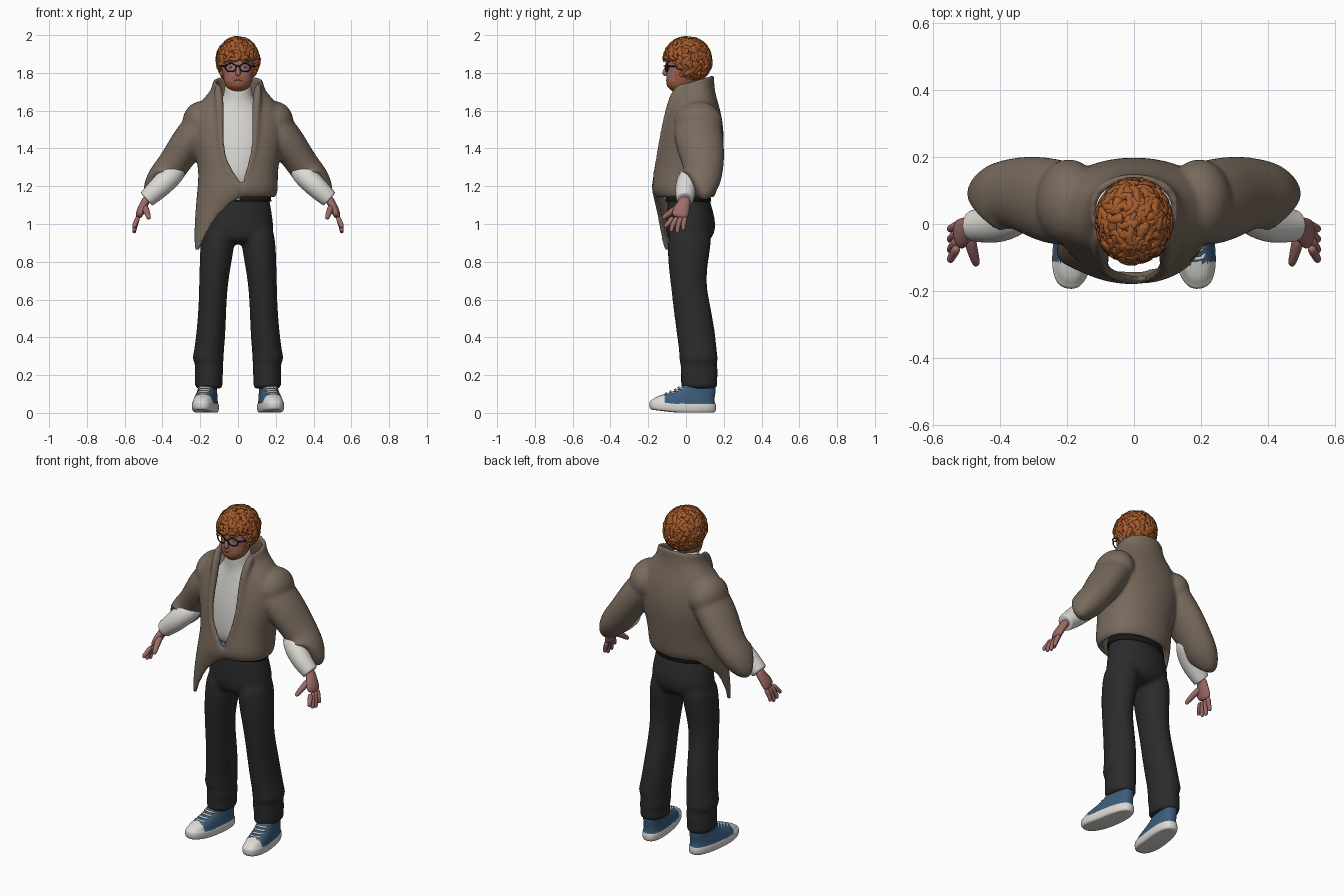
import bpy, bmesh, math, random
from mathutils import Vector, Matrix

random.seed(4)
if "Cube" in bpy.data.objects:
    bpy.data.objects.remove(bpy.data.objects["Cube"])


def material(name, *rgb):
    m = bpy.data.materials.new(name)
    m.use_nodes = True
    m.diffuse_color = (*rgb, 1)
    bsdf = m.node_tree.nodes["Principled BSDF"]
    bsdf.inputs["Base Color"].default_value = (*rgb, 1)
    bsdf.inputs["Roughness"].default_value = 0.8
    return m


TAUPE = material("taupe cloth", 0.19, 0.145, 0.11)
CHARCOAL = material("charcoal cloth", 0.024, 0.024, 0.025)
WHITE = material("off white", 0.72, 0.70, 0.66)
SKIN = material("skin", 0.34, 0.15, 0.14)
HAIR = material("ginger hair", 0.38, 0.105, 0.025)
BEARD = material("rust beard", 0.34, 0.105, 0.045)
BLUE = material("blue canvas", 0.045, 0.11, 0.2)
BLACK = material("black", 0.01, 0.01, 0.011)


def squared(v, power):
    return math.copysign(abs(v) ** power, v)


def ring(cx, cy, z, rx, ry, tilt=0, n=20, power=1):
    pts = []
    for i in range(n):
        a = math.tau * i / n
        y = ry * squared(math.sin(a), power)
        pts.append(Vector((cx + rx * squared(math.cos(a), power), cy + y, z + tilt * y)))
    return pts


def tube_rings(path, u0=(1, 0, 0), n=12):
    """Rings along a path of (x, y, z, radius[, second radius])."""
    pts = [Vector(p[:3]) for p in path]
    out = []
    for i, p in enumerate(pts):
        t = (pts[min(i + 1, len(pts) - 1)] - pts[max(i - 1, 0)]).normalized()
        u = Vector(u0) - t * t.dot(Vector(u0))
        u.normalize()
        w = t.cross(u)
        out.append([p + u * path[i][3] * math.cos(math.tau * k / n)
                    + w * path[i][-1] * math.sin(math.tau * k / n) for k in range(n)])
    return out


def skin_rings(bm, rings, closed=True):
    rows = [[bm.verts.new(p) for p in r] for r in rings]
    n = len(rows[0])
    for a, b in zip(rows, rows[1:]):
        for i in range(n if closed else n - 1):
            j = (i + 1) % n
            bm.faces.new((a[i], a[j], b[j], b[i]))
    if closed:
        bm.faces.new(rows[0][::-1])
        bm.faces.new(rows[-1])


def add_object(name, bm):
    me = bpy.data.meshes.new(name)
    bm.to_mesh(me)
    bm.free()
    o = bpy.data.objects.new(name, me)
    bpy.context.collection.objects.link(o)
    return o


def bake(o, mat):
    ev = o.evaluated_get(bpy.context.evaluated_depsgraph_get())
    me = bpy.data.meshes.new_from_object(ev)
    o.modifiers.clear()
    o.data = me
    me.materials.clear()
    me.materials.append(mat)
    me.shade_smooth()
    return o


def build(name, mat, lofts, side=1, subsurf=0, closed=True):
    bm = bmesh.new()
    for rings in lofts:
        skin_rings(bm, rings, closed)
    bmesh.ops.scale(bm, vec=(side, 1, 1), verts=bm.verts)
    bmesh.ops.recalc_face_normals(bm, faces=bm.faces)
    o = add_object(name, bm)
    if subsurf:
        o.modifiers.new("round", 'SUBSURF').levels = subsurf
    return bake(o, mat)


def fuse(name, mat, parts, voxel, smooth):
    """Join closed parts into one continuous smooth surface."""
    bm = bmesh.new()
    for p in parts:
        bm.from_mesh(p.data)
        bpy.data.objects.remove(p)
    o = add_object(name, bm)
    r = o.modifiers.new("fuse", 'REMESH')
    r.mode, r.voxel_size = 'VOXEL', voxel
    o.modifiers.new("soften", 'SMOOTH').iterations = smooth
    return bake(o, mat)


def ball(name, mat, loc, size):
    bm = bmesh.new()
    bmesh.ops.create_uvsphere(bm, u_segments=20, v_segments=12, radius=1)
    bmesh.ops.transform(bm, matrix=Matrix.Translation(loc) @ Matrix.Diagonal((*size, 1)), verts=bm.verts)
    return bake(add_object(name, bm), mat)


def paint(o, mat, rule):
    o.data.materials.append(mat)
    for p in o.data.polygons:
        if rule(p.center):
            p.material_index = len(o.data.materials) - 1


def lerp_table(table, x):
    for (a, va), (b, vb) in zip(table, table[1:]):
        if a <= x <= b:
            return va + (vb - va) * (x - a) / (b - a)
    return 0


# Jacket body: open at the front, with a long loose corner on the right
DROP = [(-2.3, 0), (-1.6, .1), (-1.25, .29), (-1.1, .29), (-.9, .21), (-.6, .11), (-.2, .03), (.1, 0)]


def jacket_row(z, front, back, rx, xl, xr, tilt=0, fall=0, n=56):
    cy, ry = (front + back) / 2, (back - front) / 2
    a0, a1 = math.asin(xr / rx), math.tau + math.asin(xl / rx)
    row = []
    for i in range(n + 1):
        a = a0 + (a1 - a0) * i / n
        d = fall * lerp_table(DROP, a if a < math.pi else a - math.tau)
        y = -ry * squared(math.cos(a), .8)
        row.append(Vector((rx * math.sin(a) * (1 + .95 * d), cy + y - .1 * d, z + tilt * y - d)))
    return row


body = build("jacket_body", TAUPE, [[jacket_row(*r) for r in (
    (1.758, -.05, .138, .12, -.095, .095, .3), (1.70, -.065, .138, .13, -.09, .09, .25),
    (1.655, -.078, .15, .175, -.085, .082, .1), (1.60, -.092, .172, .225, -.085, .08),
    (1.50, -.122, .19, .238, -.085, .085), (1.40, -.142, .187, .222, -.082, .092),
    (1.30, -.158, .172, .2, -.045, .062), (1.22, -.17, .16, .2, .02, .032),
    (1.185, -.17, .155, .2, .022, .026, 0, .35), (1.16, -.16, .145, .195, .02, .024, 0, .7),
    (1.145, -.145, .135, .185, .02, .024, 0, 1))]], subsurf=1, closed=False)
solid = body.modifiers.new("thickness", 'SOLIDIFY')
solid.thickness, solid.offset = .022, 0
bake(body, TAUPE)
jacket = [body]

TILT = (.8, 0, .6)
for s, side in ((1, "left"), (-1, "right")):
    jacket.append(ball(side + "_shoulder", TAUPE, (s * .195, .065, 1.535), (.1, .13, .115)))
    # Sleeve, pushed up so that the cuff opens forward
    jacket.append(build(side + "_sleeve", TAUPE, [tube_rings((
        (.15, .055, 1.575, .085, .12), (.24, .065, 1.465, .1, .135), (.315, .088, 1.355, .088, .12),
        (.36, .092, 1.29, .086, .108), (.4, .085, 1.24, .086, .108), (.432, .045, 1.2, .07, .12),
        (.434, .035, 1.197, .05, .1)), TILT, 16)], s, 2))
    # Rolled lapel along the opening
    jacket.append(build(side + "_lapel", TAUPE, [tube_rings((
        (.108, -.02, 1.745, .018), (.102, -.065, 1.68, .027), (.092, -.098, 1.57, .022),
        (.095, -.132, 1.42, .017), (.062, -.155, 1.3, .014), (.03, -.17, 1.22, .012)))], s, 1))
fuse("jacket", TAUPE, jacket, .009, 8)

# White high-necked top
build("white_top", WHITE, [[ring(*r) for r in (
    (0, .02, 1.16, .16, .12), (0, .015, 1.3, .165, .13), (0, .02, 1.45, .18, .125),
    (0, .025, 1.57, .165, .108), (0, .025, 1.64, .105, .095), (0, .005, 1.675, .078, .078),
    (0, -.002, 1.71, .074, .072), (0, -.002, 1.735, .07, .07), (0, -.002, 1.74, .06, .06))]], 1, 2)

# Trousers
legs = [build("hips", CHARCOAL, [[ring(*r) for r in (
    (0, .012, 1.17, .162, .106), (0, .012, 1.15, .165, .108), (0, .02, 1.08, .178, .122),
    (0, .027, 1.0, .19, .134), (0, .022, .94, .192, .128), (0, .015, .89, .15, .095))]], 1, 2)]
for s, side in ((1, "left"), (-1, "right")):
    legs.append(build(side + "_trouser_leg", CHARCOAL, [[ring(*r) for r in (
        (.1, .02, 1.0, .08, .1), (.105, .02, .92, .094, .12), (.119, .01, .8, .085, .107),
        (.13, .012, .68, .077, .094), (.135, .03, .57, .074, .1), (.143, .053, .42, .078, .104),
        (.155, .065, .315, .08, .1), (.16, .066, .285, .086, .106), (.152, .068, .255, .072, .095),
        (.153, .07, .22, .08, .102), (.157, .07, .185, .072, .096), (.155, .07, .15, .077, .1),
        (.153, .07, .13, .072, .095), (.153, .07, .128, .05, .07))]], s, 2))
fuse("trousers", CHARCOAL, legs, .01, 8)
build("belt", BLACK, [[ring(0, .013, z, rx, rx - .056, 0, 40) for z, rx in (
    (1.118, .172), (1.12, .177), (1.155, .172), (1.157, .166))]])
build("waist_lining", BLUE, [[ring(0, .013, z, .163, .107, 0, 40) for z in (1.15, 1.176)]])
ball("belt_button", WHITE, (0, -.11, 1.137), (.012, .006, .012))

for s, side in ((1, "left"), (-1, "right")):
    # Forearm and hand
    build(side + "_forearm", WHITE, [tube_rings((
        (.3, .07, 1.3, .05), (.36, .018, 1.25, .064), (.42, -.003, 1.19, .06),
        (.475, -.005, 1.14, .05), (.485, -.005, 1.132, .049), (.486, -.005, 1.131, .035)), TILT)], s, 2)
    fingers = [[(.528, y0, 1.04, .016), (.543, (y0 + y1) / 2 - .006, 1.0, .0135), (.55, y1, zt + .015, .012),
                (.549, y1, zt, .009)]
               for y0, y1, zt in ((-.068, -.108, .978), (-.046, -.078, .957), (-.024, -.046, .95), (-.002, -.014, .965))]
    fingers.append([(.495, -.025, 1.095, .021), (.485, -.075, 1.068, .018),
                    (.474, -.11, 1.04, .014), (.471, -.125, 1.027, .01)])
    palm = [(.475, -.002, 1.145, .025, .032), (.495, -.01, 1.11, .023, .034),
            (.515, -.028, 1.07, .024, .05), (.53, -.036, 1.03, .018, .046)]
    build(side + "_hand", SKIN, [tube_rings(p, TILT, 10) for p in [palm] + fingers], s, 2)

    # Canvas shoe, toes turned outward
    turn = Matrix.Translation((.16, .07, 0)) @ Matrix.Rotation(math.radians(8), 4, 'Z')
    shoe_rings = [[p.lerp(Vector((p.x * 1.05, p.y, p.z + .015)), max(0, -p.y - .12) / .13)
                   for p in ring(*r, n=28, power=.78)] for r in (
        (0, -.088, 0, .045, .16), (0, -.088, .002, .06, .174), (0, -.088, .02, .065, .18),
        (0, -.088, .046, .064, .178), (0, -.086, .05, .059, .17), (0, -.078, .07, .057, .16),
        (0, -.052, .092, .053, .136), (0, -.02, .115, .049, .108), (0, 0, .14, .048, .088),
        (0, .002, .17, .046, .08))]
    shoe = build(side + "_shoe", BLUE, [shoe_rings], subsurf=2)
    paint(shoe, WHITE, lambda c: c.z < .048 + .14 * max(0, -c.y - .15) or c.y < -.19)
    laces = build(side + "_laces", WHITE, [tube_rings((
        (-.04, y + .03, z - .014, .005), (-.02, y, z, .006), (.02, y, z, .006), (.04, y + .03, z - .014, .005)),
        (0, 0, 1), 6) for y, z in ((-.176, .102), (-.152, .112), (-.128, .122), (-.108, .134))])
    for o in (shoe, laces):
        o.data.transform(Matrix.Diagonal((s, 1, 1, 1)) @ turn)
        if s < 0:
            o.data.flip_normals()

# Head with beard
head = build("head", SKIN, [[ring(*r, n=40) for r in (
    (0, .01, 1.66, .05, .055), (0, 0, 1.70, .05, .06, .1), (0, -.04, 1.712, .045, .05, -.1),
    (0, -.035, 1.722, .062, .068, -.12), (0, -.025, 1.75, .074, .08, -.08), (0, -.015, 1.79, .082, .088),
    (0, -.008, 1.83, .087, .093), (0, -.005, 1.87, .088, .097), (0, .005, 1.92, .08, .085),
    (0, .01, 1.95, .04, .04))]], subsurf=2)
paint(head, BEARD, lambda c: c.y < .02 and c.z > 1.695 and (
    c.z < 1.755 or (abs(c.x) < .036 and c.y < 0 and 1.766 < c.z < 1.778) or (abs(c.x) > .068 and c.z < 1.81)))
build("nose", SKIN, [tube_rings(((0, -.096, 1.845, .008), (0, -.107, 1.82, .01),
                                 (0, -.114, 1.8, .015), (0, -.104, 1.786, .014)))], subsurf=2)
ball("lips", SKIN, (0, -.1, 1.76), (.022, .007, .005))

for s, side in ((1, "left"), (-1, "right")):
    ball(side + "_ear", SKIN, (s * .09, .005, 1.815), (.012, .022, .03))
    ball(side + "_eye", WHITE, (s * .036, -.086, 1.83), (.013, .007, .0045))
    ball(side + "_iris", BLACK, (s * .036, -.09, 1.83), (.0045, .004, .0045))
    ball(side + "_eyebrow", BEARD, (s * .04, -.09, 1.86), (.024, .008, .005))
    # Spectacles
    bpy.ops.mesh.primitive_torus_add(major_radius=.027, minor_radius=.0036, major_segments=28, minor_segments=8,
                                     location=(s * .038, -.102, 1.828), rotation=(math.pi / 2, 0, s * .2))
    rim = bpy.context.object
    rim.name = side + "_spectacle_rim"
    rim.scale = (1.1, .8, 1)
    bake(rim, BLACK)
    build(side + "_spectacle_arm", BLACK, [tube_rings(((.066, -.096, 1.836, .004), (.086, -.08, 1.836, .004),
                                                       (.097, .01, 1.832, .004)), (0, 0, 1), 8)], s)
build("spectacle_bridge", BLACK, [tube_rings(((-.012, -.108, 1.833, .0035), (0, -.116, 1.837, .0035),
                                              (.012, -.108, 1.833, .0035)), (0, 0, 1), 8)])

# Curly hair: a cap and many tapering, wavy locks that lift at the tips
CENTRE, SIZE = Vector((0, .008, 1.866)), Vector((.103, .118, .113))


def hairline(y):
    return 1.766 + min(.1, max(0, -1.4 * y))


cap = ball("hair_cap", HAIR, CENTRE, SIZE)
bm = bmesh.new()
bm.from_mesh(cap.data)
bmesh.ops.delete(bm, geom=[v for v in bm.verts if v.co.z < hairline(v.co.y)], context='VERTS')
bm.to_mesh(cap.data)
bm.free()

locks = []
COUNT = 300
for i in range(COUNT):
    h, a = 1 - 2 * (i + .5) / COUNT, i * 2.39996
    r = math.sqrt(1 - h * h)
    d = Vector((r * math.cos(a), r * math.sin(a), h))
    root = CENTRE + d * SIZE
    if root.z < hairline(root.y) + .008:
        continue
    down = Vector((random.uniform(-1, 1), random.uniform(-1, 1), random.uniform(-1.3, .1)))
    flow = (down - d * down.dot(d)).normalized()
    across = d.cross(flow)
    lift, width = random.uniform(.03, .12), random.uniform(.013, .019)
    path = []
    for k in range(7):
        t = k / 6
        q = (d + flow * (t - .6) * .5 + across * .13 * math.sin(t * 5 + i)).normalized()
        path.append((*(CENTRE + q * SIZE * (.98 + lift * t)), width * (1 - t) ** .6 + .002))
    locks.append(tube_rings(path, d, 7))
build("hair_curls", HAIR, locks)
